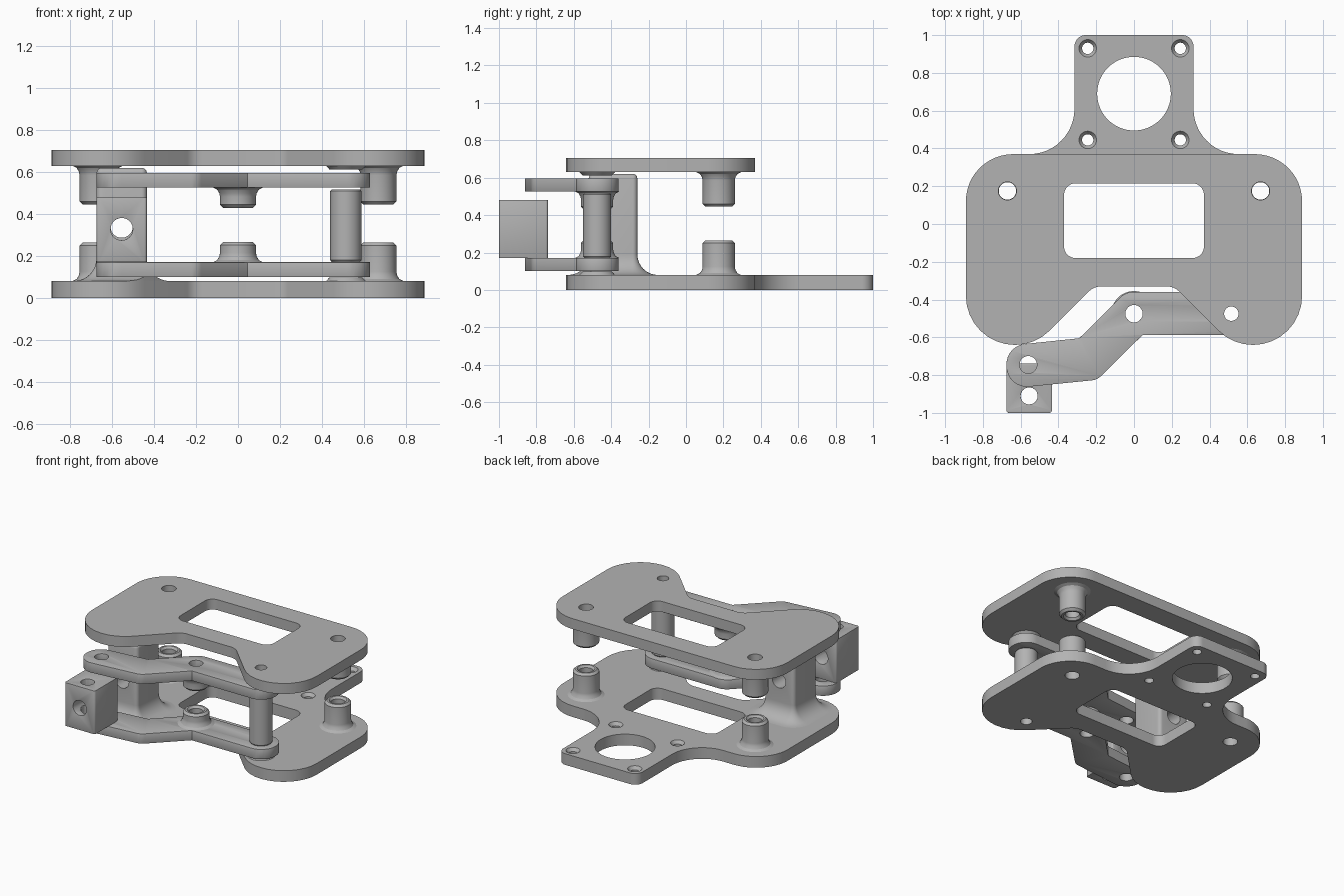
import bpy, bmesh
from math import pi, cos, sin, tan, radians
from mathutils import Vector, Matrix

if "Cube" in bpy.data.objects:
    bpy.data.objects.remove(bpy.data.objects["Cube"], do_unlink=True)

grey = bpy.data.materials.new("satin grey")
grey.use_nodes = True
grey.diffuse_color = (0.45, 0.45, 0.45, 1)
grey.node_tree.nodes["Principled BSDF"].inputs["Base Color"].default_value = (0.45, 0.45, 0.45, 1)


# ---------- helpers ----------
def fillet(corners, steps=12):
    """Polygon of (x, y, radius) corners with each corner rounded."""
    out = []
    for i, (x, y, r) in enumerate(corners):
        p = Vector((x, y))
        a = (Vector(corners[i - 1][:2]) - p).normalized()
        b = (Vector(corners[(i + 1) % len(corners)][:2]) - p).normalized()
        if r == 0:
            out.append(p)
            continue
        half = a.angle(b) / 2
        start = p + a * (r / tan(half))
        centre = p + (a + b).normalized() * (r / sin(half))
        sweep = (start - centre).angle_signed(p + b * (r / tan(half)) - centre)
        for k in range(steps + 1):
            out.append(centre + Matrix.Rotation(-sweep * k / steps, 2) @ (start - centre))
    return out


def circle(x, y, r, n=40):
    return [Vector((x + r * cos(2 * pi * k / n), y + r * sin(2 * pi * k / n))) for k in range(n)]


def rect(x0, x1, y0, y1, r, steps=12):
    return fillet([(x0, y0, r), (x1, y0, r), (x1, y1, r), (x0, y1, r)], steps)


def activate(ob):
    bpy.ops.object.select_all(action='DESELECT')
    ob.select_set(True)
    bpy.context.view_layer.objects.active = ob


def make(name, bm):
    """Clean a bmesh and turn it into a shaded object."""
    bmesh.ops.remove_doubles(bm, verts=bm.verts, dist=0.0003)
    bmesh.ops.recalc_face_normals(bm, faces=bm.faces)
    me = bpy.data.meshes.new(name)
    bm.to_mesh(me)
    bm.free()
    me.materials.append(grey)
    ob = bpy.data.objects.new(name, me)
    bpy.context.collection.objects.link(ob)
    return ob


def smooth(ob):
    activate(ob)
    bpy.ops.object.shade_smooth_by_angle(angle=radians(30))


def slab(name, loops, z0, z1):
    """Extrude an outline with holes between two heights."""
    cu = bpy.data.curves.new(name, 'CURVE')
    cu.dimensions = '2D'
    cu.fill_mode = 'BOTH'
    cu.extrude = (z1 - z0) / 2
    for loop in loops:
        sp = cu.splines.new('POLY')
        sp.points.add(len(loop) - 1)
        for pt, v in zip(sp.points, loop):
            pt.co = (v.x, v.y, 0, 1)
        sp.use_cyclic_u = True
    tmp = bpy.data.objects.new(name + " curve", cu)
    bpy.context.collection.objects.link(tmp)
    bpy.context.view_layer.update()
    bm = bmesh.new()
    bm.from_mesh(tmp.to_mesh())
    tmp.to_mesh_clear()
    bpy.data.objects.remove(tmp, do_unlink=True)
    bpy.data.curves.remove(cu)
    bmesh.ops.translate(bm, verts=bm.verts, vec=(0, 0, (z0 + z1) / 2))
    return make(name, bm)


def lathe(name, profile, x, y, z, flip=1):
    """Revolve a closed (radius, height) profile; flip=-1 hangs it down."""
    bm = bmesh.new()
    vs = [bm.verts.new((r, 0, flip * h)) for r, h in profile]
    es = [bm.edges.new((v, vs[i - 1])) for i, v in enumerate(vs)]
    bmesh.ops.spin(bm, geom=vs + es, cent=(0, 0, 0), axis=(0, 0, 1), angle=2 * pi, steps=40)
    bmesh.ops.translate(bm, verts=bm.verts, vec=(x, y, z))
    ob = make(name, bm)
    smooth(ob)
    return ob


def boolean(ob, cutter, op='DIFFERENCE'):
    cutter.hide_render = True
    activate(ob)
    m = ob.modifiers.new("cut", 'BOOLEAN')
    m.operation, m.object, m.solver = op, cutter, 'EXACT'
    bpy.ops.object.modifier_apply(modifier=m.name)
    bpy.data.objects.remove(cutter, do_unlink=True)


def bevel(ob, width):
    activate(ob)
    m = ob.modifiers.new("bevel", 'BEVEL')
    m.width, m.segments, m.limit_method, m.angle_limit = width, 2, 'ANGLE', radians(50)
    bpy.ops.object.modifier_apply(modifier=m.name)


def cone(r1, r2, depth, matrix):
    bm = bmesh.new()
    bmesh.ops.create_cone(bm, cap_ends=True, segments=40, radius1=r1, radius2=r2, depth=depth, matrix=matrix)
    return make("cutter", bm)


def bore_y(ob, x, y, z, r):
    boolean(ob, cone(r, r, 0.6, Matrix.Translation((x, y, z)) @ Matrix.Rotation(pi / 2, 4, 'X')))


# ---------- plates ----------
def mirrored(half):
    return fillet(half + [(-x, y, r) for x, y, r in reversed(half)])


PIVOT = (0.515, -0.475)
body = [(0.212, -0.33, 0.1), (0.89, -1.008, 0.26), (0.89, 0.37, 0.25)]
neck = [(0.315, 0.37, 0.24), (0.315, 1.0, 0.06)]
openings = [rect(-0.37, 0.37, -0.18, 0.215, 0.06), circle(*PIVOT, 0.038)]
openings += [circle(s * 0.67, 0.175, 0.048) for s in (-1, 1)]
screws = [(s * 0.245, y) for s in (-1, 1) for y in (0.445, 0.93)]

top_plate = slab("top plate", [mirrored(body)] + openings, 0.63, 0.705)
base_plate = slab("base plate", [mirrored(body + neck), circle(0, 0.69, 0.195, 64)] + openings
                  + [circle(x, y, 0.03) for x, y in screws], 0, 0.08)
for x, y in screws:
    boolean(base_plate, cone(0.028, 0.05, 0.03, Matrix.Translation((x, y, 0.07))))
for plate in (top_plate, base_plate):
    smooth(plate)


# ---------- standoffs on the plates ----------
def boss(name, x, y, z, h, flip):
    lathe(name, [(0.046, 0), (0.12, 0), (0.1, 0.01), (0.089, 0.028), (0.086, 0.045),
                 (0.086, h - 0.015), (0.071, h), (0.058, h), (0.046, h - 0.015)], x, y, z, flip)


for side, s in (("left", 1), ("right", -1)):
    boss(side + " lower standoff", s * 0.67, 0.175, 0.08, 0.185, 1)
    boss(side + " upper standoff", s * 0.67, 0.175, 0.63, 0.185, -1)

# ---------- swing arms ----------
arm = fillet([(-0.675, -0.873, 0.108), (-0.195, -0.825, 0.08), (0.045, -0.588, 0), (0.63, -0.588, 0.11),
              (0.63, -0.36, 0.11), (-0.045, -0.36, 0.1), (-0.29, -0.605, 0.02), (-0.675, -0.645, 0.108)])
for name, z, face, flip in (("lower", 0.1, 0.17, 1), ("upper", 0.527, 0.527, -1)):
    ob = slab(name + " arm", [arm, circle(0, -0.475, 0.046), circle(*PIVOT, 0.038),
                              circle(-0.56, -0.745, 0.046)], z, z + 0.07)
    bevel(ob, 0.01)
    smooth(ob)
    boss(name + " arm boss", 0, -0.475, face, 0.097, flip)

# ---------- pivot pillar and spacers ----------
lathe("pivot pillar", [(0.038, 0), (0.068, 0), (0.075, 0.008), (0.075, 0.337), (0.068, 0.345),
                       (0.038, 0.345)], *PIVOT, 0.172)
for name, z, flip in (("lower spacer", 0.08, 1), ("upper spacer", 0.63, -1)):
    lathe(name, [(0.038, 0), (0.095, 0), (0.078, 0.018), (0.038, 0.018)], *PIVOT, z, flip)

# ---------- clamp block ----------
block = slab("clamp block", [rect(-0.675, -0.435, -1, -0.738, 0.012, 3), circle(-0.555, -0.91, 0.045)], 0.17, 0.48)
bore_y(block, -0.555, -0.87, 0.328, 0.053)
bevel(block, 0.006)
smooth(block)

# ---------- flared column ----------
R = 0.11
rings = [(0.07, R)] + [(0.08 + R - R * cos(a), R - R * sin(a)) for a in (k * pi / 16 for k in range(9))]
rings += [(0.597, 0), (0.608, -0.003), (0.616, -0.01), (0.62, -0.02)]
bm = bmesh.new()
loops = []
for z, g in rings:
    pts = rect(-0.675 - g, -0.435 + g, -0.52 - g, -0.26 + g, 0.025 + g, 6)
    loops.append([bm.verts.new((p.x, p.y, z)) for p in pts])
for lo, hi in zip(loops, loops[1:]):
    for i in range(len(lo)):
        bm.faces.new((lo[i - 1], lo[i], hi[i], hi[i - 1]))
bm.faces.new(loops[0])
bm.faces.new(loops[-1])
column = make("flared column", bm)
bore_y(column, -0.555, -0.39, 0.34, 0.053)
boolean(column, slab("cutter", [mirrored(body)], 0.075, 0.66), 'INTERSECT')
smooth(column)
